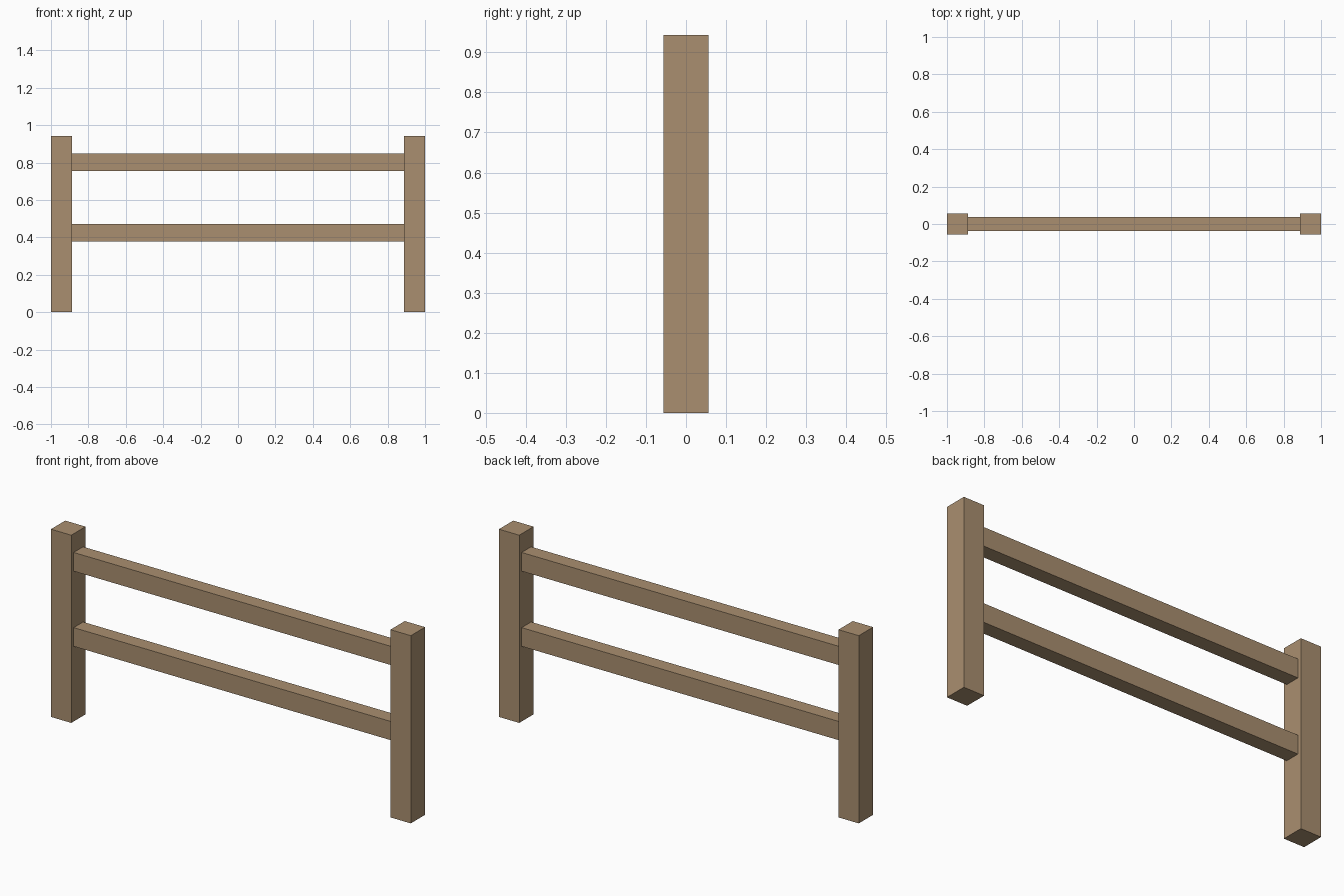
import bpy

if "Cube" in bpy.data.objects:
    bpy.data.objects.remove(bpy.data.objects["Cube"])

wood = bpy.data.materials.new("wood")
wood.diffuse_color = (0.40, 0.275, 0.162, 1)
wood.use_nodes = True
wood.node_tree.nodes["Principled BSDF"].inputs["Base Color"].default_value = wood.diffuse_color

POST = 0.113      # square post section
HEIGHT = 0.943
POST_X = 1 - POST / 2


def box(name, size, center):
    bpy.ops.mesh.primitive_cube_add(size=1, location=center)
    ob = bpy.context.object
    ob.name = name
    ob.scale = size
    bpy.ops.object.transform_apply(location=False, rotation=False, scale=True)
    ob.data.materials.append(wood)
    return ob


# End posts
for name, side in (("left_post", -1), ("right_post", 1)):
    box(name, (POST, POST, HEIGHT), (side * POST_X, 0, HEIGHT / 2))

# Horizontal rails, tucked into the posts
for name, z in (("lower_rail", 0.4245), ("upper_rail", 0.802)):
    box(name, (2 * POST_X, 0.075, 0.094), (0, 0, z))
